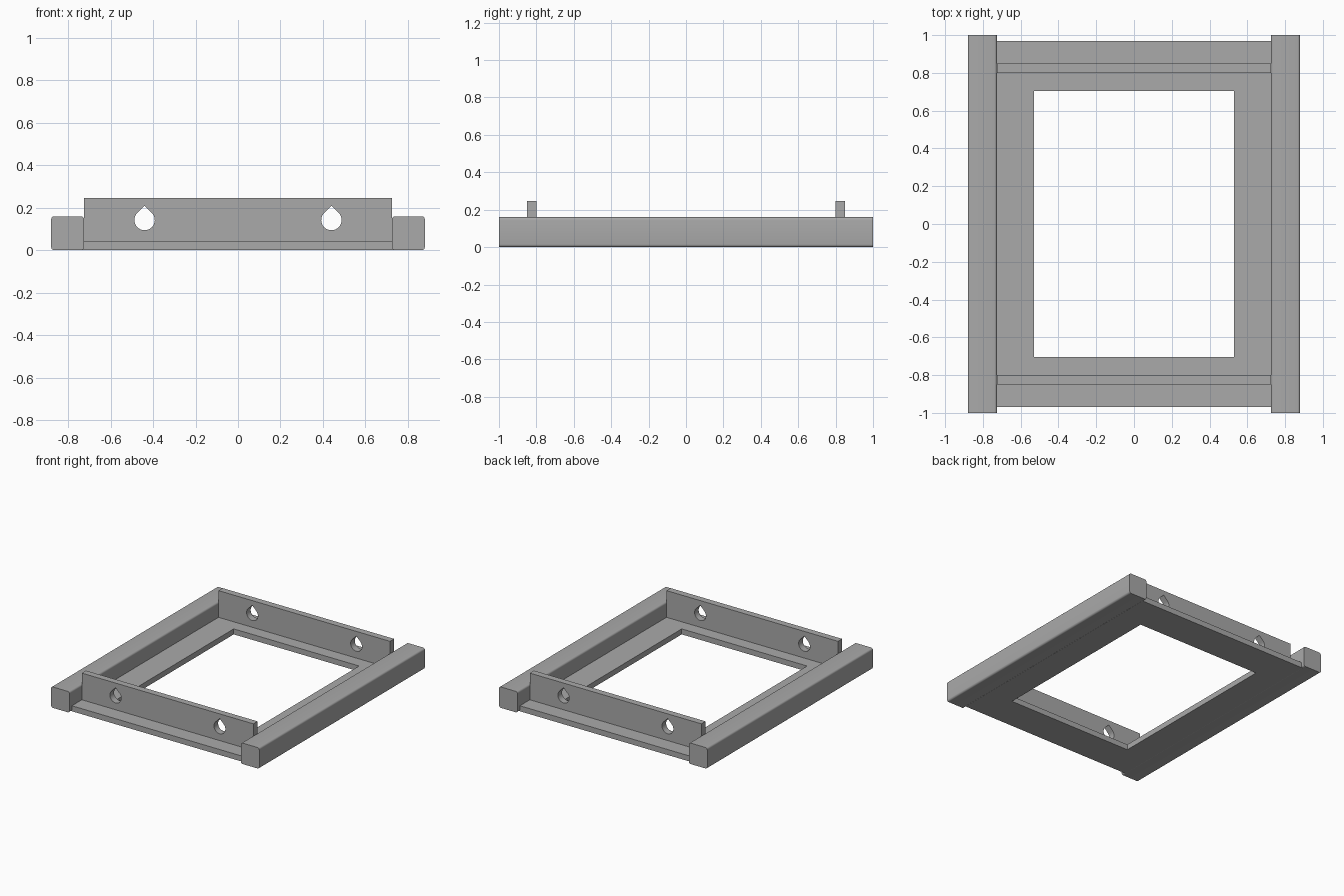
import bpy
import math
from mathutils import Matrix

cube = bpy.data.objects.get("Cube")
if cube:
    bpy.data.objects.remove(cube, do_unlink=True)

grey = bpy.data.materials.new("plain grey")
grey.use_nodes = True
grey.diffuse_color = (0.4, 0.4, 0.4, 1)
grey.node_tree.nodes["Principled BSDF"].inputs["Base Color"].default_value = grey.diffuse_color


def rect(x0, x1, y0, y1):
    return [(x0, y0), (x1, y0), (x1, y1), (x0, y1)]


def teardrop(cx, cy, r, steps=28):
    """Circle whose upper quarter is replaced by a 45 degree point."""
    arc = [math.radians(135 + 270 * i / steps) for i in range(steps + 1)]
    pts = [(cx + r * math.cos(a), cy + r * math.sin(a)) for a in arc]
    return pts + [(cx, cy + r * math.sqrt(2))]


def rounded_rect(x0, x1, y0, y1, r, steps=5):
    pts = []
    corners = [(x1 - r, y1 - r), (x0 + r, y1 - r), (x0 + r, y0 + r), (x1 - r, y0 + r)]
    for k, (cx, cy) in enumerate(corners):
        for i in range(steps + 1):
            a = math.pi / 2 * (k + i / steps)
            pts.append((cx + r * math.cos(a), cy + r * math.sin(a)))
    return pts


def extrude_profile(name, loops, depth, matrix):
    """Fill an outline with its holes and thicken it evenly to a solid."""
    curve = bpy.data.curves.new(name, "CURVE")
    curve.dimensions = "2D"
    curve.fill_mode = "BOTH"
    curve.extrude = depth / 2
    for loop in loops:
        spline = curve.splines.new("POLY")
        spline.points.add(len(loop) - 1)
        for p, (x, y) in zip(spline.points, loop):
            p.co = (x, y, 0, 1)
        spline.use_cyclic_u = True
    temp = bpy.data.objects.new(name + "_outline", curve)
    bpy.context.collection.objects.link(temp)
    mesh = bpy.data.meshes.new_from_object(
        temp.evaluated_get(bpy.context.evaluated_depsgraph_get()))
    bpy.data.objects.remove(temp, do_unlink=True)
    mesh.transform(matrix)
    mesh.materials.clear()
    mesh.materials.append(grey)
    obj = bpy.data.objects.new(name, mesh)
    bpy.context.collection.objects.link(obj)
    bpy.ops.object.select_all(action="DESELECT")
    obj.select_set(True)
    bpy.context.view_layer.objects.active = obj
    bpy.ops.object.shade_smooth_by_angle(angle=math.radians(30))
    return obj


INNER, OUTER = 0.725, 0.88
BASE = 0.042
upright = Matrix.Rotation(math.pi / 2, 4, "X")

# Flat base with the rectangular opening
extrude_profile("base_frame",
                [rect(-INNER - 0.01, INNER + 0.01, -0.97, 0.97), rect(-0.53, 0.53, -0.705, 0.705)],
                BASE, Matrix.Translation((0, 0, BASE / 2)))

# Cross walls with two teardrop holes each
for name, side in (("front_wall", -1), ("back_wall", 1)):
    extrude_profile(name,
                    [rect(-INNER, INNER, BASE - 0.005, 0.246),
                     teardrop(-0.44, 0.142, 0.048), teardrop(0.44, 0.142, 0.048)],
                    0.05, Matrix.Translation((0, side * 0.825, 0)) @ upright)

# Long side rails with rounded edges
for name, x0, x1 in (("right_rail", -OUTER, -INNER), ("left_rail", INNER, OUTER)):
    extrude_profile(name, [rounded_rect(x0, x1, 0, 0.16, 0.015)], 2, upright)
